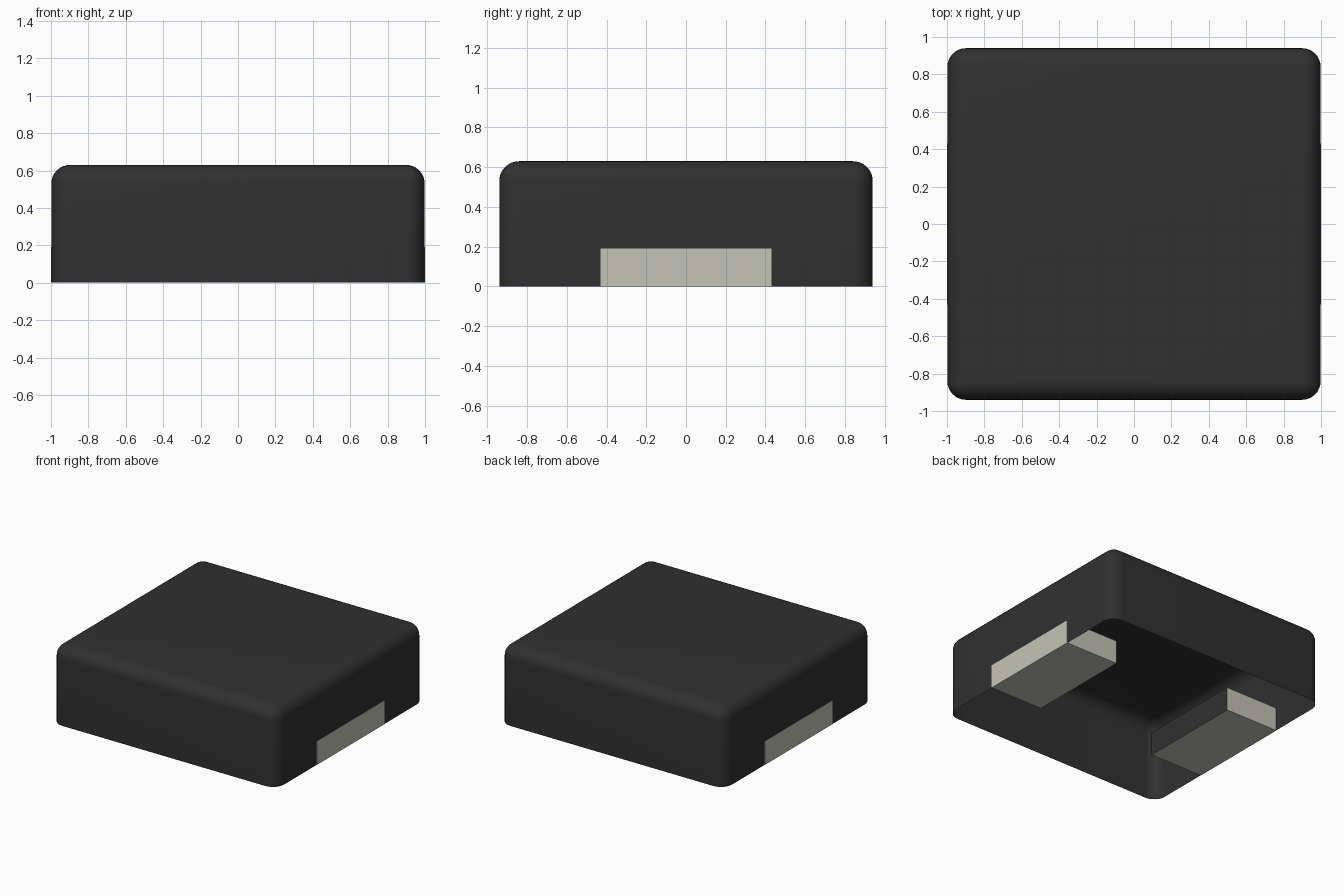
import bpy, bmesh
from mathutils import Vector

old = bpy.data.objects.get("Cube")
if old:
    bpy.data.objects.remove(old, do_unlink=True)


def material(name, rgb):
    m = bpy.data.materials.new(name)
    m.use_nodes = True
    m.diffuse_color = (*rgb, 1)
    bsdf = next(n for n in m.node_tree.nodes if n.type == 'BSDF_PRINCIPLED')
    bsdf.inputs["Base Color"].default_value = (*rgb, 1)
    return m


BLACK = material("black casing", (0.03, 0.03, 0.03))
METAL = material("pale metal", (0.55, 0.55, 0.48))


def box(bm, low, high):
    low, high = Vector(low), Vector(high)
    bmesh.ops.create_cube(bm, size=1)
    for v in bm.verts:
        v.co = (low + high) / 2 + v.co * (high - low)
    bm.normal_update()


def finish(bm, name, *mats):
    mesh = bpy.data.meshes.new(name)
    bm.to_mesh(mesh)
    bm.free()
    ob = bpy.data.objects.new(name, mesh)
    for m in mats:
        mesh.materials.append(m)
    bpy.context.collection.objects.link(ob)
    return ob


# Casing: rounded shell, open underneath
bm = bmesh.new()
box(bm, (-0.998, -0.94, 0), (0.998, 0.94, 0.63))
edges = [e for e in bm.edges if max(v.co.z for v in e.verts) > 0.1]
bmesh.ops.bevel(bm, geom=edges, offset=0.1, segments=8, profile=0.5, affect='EDGES')
bm.normal_update()
bmesh.ops.delete(bm, geom=[f for f in bm.faces if f.normal.z < -0.9], context='FACES')
casing = finish(bm, "casing", BLACK)
bpy.context.view_layer.objects.active = casing
casing.select_set(True)
bpy.ops.object.shade_smooth_by_angle()

# Contact pads: flush with the side walls, inner faces dark
for side, name in ((1, "left_contact"), (-1, "right_contact")):
    bm = bmesh.new()
    inner, outer = sorted((side * 0.53, side))
    box(bm, (inner, -0.43, 0), (outer, 0.43, 0.19))
    for f in bm.faces:
        f.material_index = int(f.normal.x * side < -0.9)
    finish(bm, name, METAL, BLACK)
